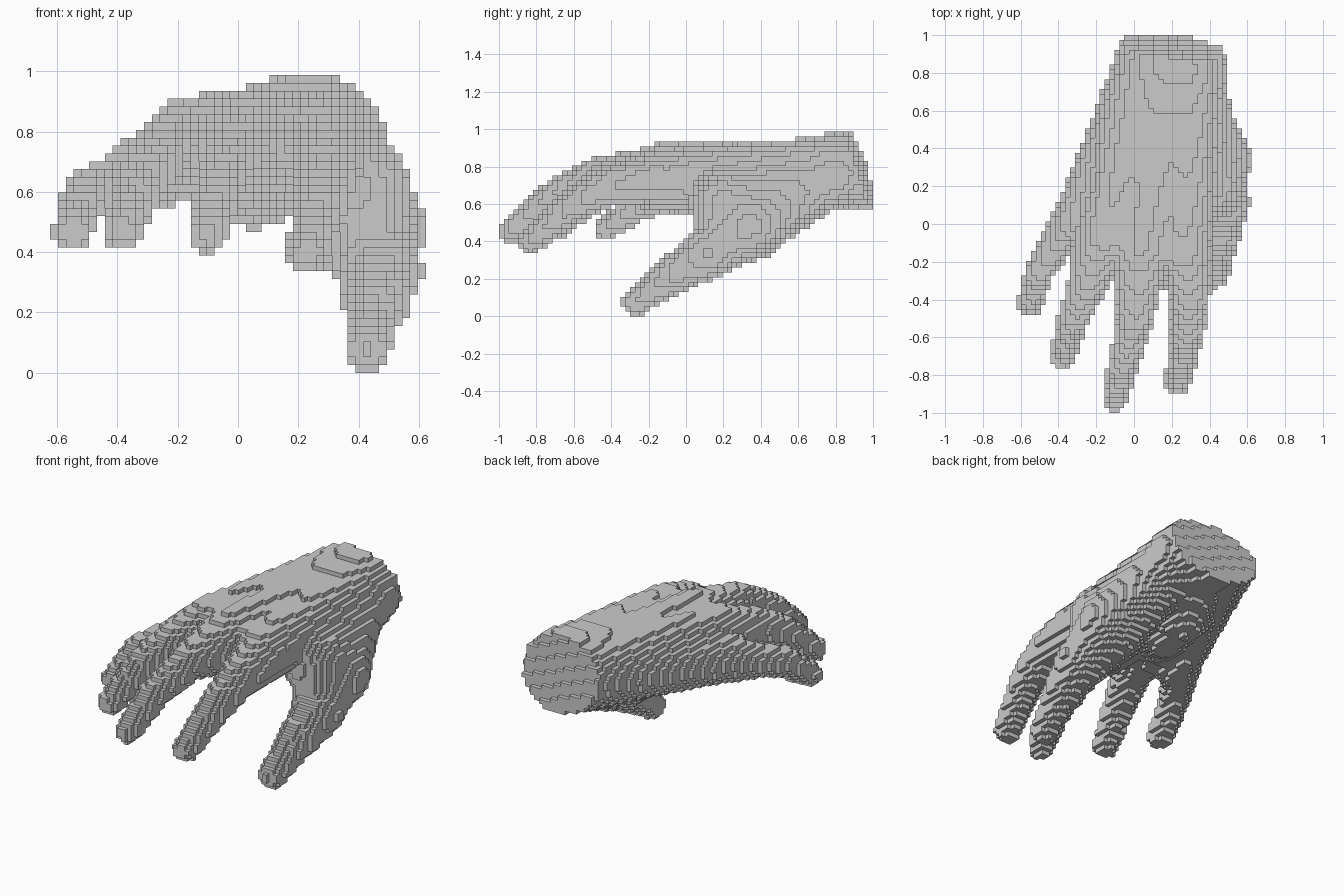
import bpy
import bmesh
from mathutils import Vector

if "Cube" in bpy.data.objects:
    bpy.data.objects.remove(bpy.data.objects["Cube"])

STEP = 2 / 77                  # edge length of one block
NX, NY, NZ = 48, 77, 38        # block counts

# Each limb is a chain of (x, y, z, radius) balls joined by tapered links
PALM = [
    [(.20, .98, .78, .20), (.19, .84, .785, .195), (.15, .60, .76, .178), (.03, -.12, .757, .17)],  # middle knuckle
    [(.27, 1.0, .78, .19), (.29, .80, .775, .19), (.25, -.15, .73, .16)],  # index knuckle
    [(.13, 1.0, .78, .175), (-.16, -.06, .762, .155)],                     # ring knuckle
    [(.12, 1.0, .78, .16), (-.31, 0.0, .668, .125)],                       # little knuckle
    [(.16, .72, .68, .13), (.06, .50, .635, .145), (.02, .30, .64, .14),
     (-.10, .10, .69, .125)],                                              # heel pad
    [(.36, .80, .73, .12), (.39, .20, .605, .17), (.42, .19, .50, .15)],   # thumb web
    [(.31, .75, .71, .135), (.43, .34, .485, .18), (.47, .11, .335, .132),
     (.46, -.05, .235, .10), (.43, -.268, .075, .073)],                    # thumb
]
FINGERS = [
    [(.03, -.15, .75, .17), (.005, -.50, .745, .098), (-.06, -.75, .62, .08), (-.10, -.93, .46, .067)],
    [(.27, -.15, .735, .15), (.295, -.40, .70, .108), (.28, -.60, .60, .09), (.23, -.83, .40, .069)],
    [(-.18, -.10, .755, .145), (-.24, -.30, .73, .105), (-.32, -.50, .64, .085), (-.38, -.70, .472, .068)],
    [(-.33, 0, .66, .12), (-.41, -.10, .635, .09), (-.50, -.25, .595, .079), (-.55, -.42, .472, .067)],
]


def links(chains):
    """Turn chains into links with precomputed direction and length."""
    out = []
    for chain in chains:
        for a, b in zip(chain, chain[1:]):
            d = Vector(b[:3]) - Vector(a[:3])
            out.append((*a, *d, b[3] - a[3], d.length_squared))
    return out


def distance(link, x, y, z):
    """Signed distance to a tapered link."""
    ax, ay, az, r, dx, dy, dz, dr, dd = link
    px, py, pz = x - ax, y - ay, z - az
    t = (px * dx + py * dy + pz * dz) / dd
    t = 0 if t < 0 else 1 if t > 1 else t
    px, py, pz = px - t * dx, py - t * dy, pz - t * dz
    return (px * px + py * py + pz * pz) ** .5 - r - t * dr


def inside(x, y, z, palm, fingers, blend=.045):
    # slanted wrist cut
    if y + .12 * x + .33 * (z - .7) > .995:
        return False
    if y < .15 and any(distance(f, x, y, z) < 0 for f in fingers):
        return True
    if y < -.4:
        return False
    total = 9.0
    for link in palm:
        d = distance(link, x, y, z)
        h = max(blend - abs(total - d), 0) / blend
        total = min(total, d) - h * h * blend / 4
    return total < 0


def fill_blocks():
    palm, fingers = links(PALM), links(FINGERS)
    return {(i, j, k)
            for i in range(NX) for j in range(NY) for k in range(NZ)
            if inside((i + .5 - NX / 2) * STEP, (j + .5 - NY / 2) * STEP,
                      (k + .5) * STEP, palm, fingers)}


def skin(bm, blocks):
    """Cover exposed block sides with the largest flat rectangles."""
    verts = {}

    def vert(p):
        if p not in verts:
            verts[p] = bm.verts.new(((p[0] - NX / 2) * STEP, (p[1] - NY / 2) * STEP, p[2] * STEP))
        return verts[p]

    for axis in range(3):
        u, v = (axis + 1) % 3, (axis + 2) % 3
        for side in (0, 1):
            layers = {}
            for b in blocks:
                n = list(b)
                n[axis] += 2 * side - 1
                if tuple(n) not in blocks:
                    layers.setdefault(b[axis] + side, set()).add((b[u], b[v]))
            for level, cells in layers.items():
                for a, c in sorted(cells):
                    if (a, c) not in cells:
                        continue
                    w = h = 1
                    while (a + w, c) in cells:
                        w += 1
                    while all((a + q, c + h) in cells for q in range(w)):
                        h += 1
                    cells -= {(a + q, c + s) for q in range(w) for s in range(h)}
                    corners = []
                    for cu, cv in ((a, c), (a + w, c), (a + w, c + h), (a, c + h)):
                        p = [0, 0, 0]
                        p[axis], p[u], p[v] = level, cu, cv
                        corners.append(vert(tuple(p)))
                    bm.faces.new(corners if side else corners[::-1])


# Blocky hand
mesh = bpy.data.meshes.new("hand")
bm = bmesh.new()
skin(bm, fill_blocks())
bm.to_mesh(mesh)
bm.free()
grey = bpy.data.materials.new("plain grey")
grey.diffuse_color = (.6, .6, .6, 1)
grey.use_nodes = True
grey.node_tree.nodes["Principled BSDF"].inputs["Base Color"].default_value = grey.diffuse_color
mesh.materials.append(grey)
bpy.context.collection.objects.link(bpy.data.objects.new("hand", mesh))
